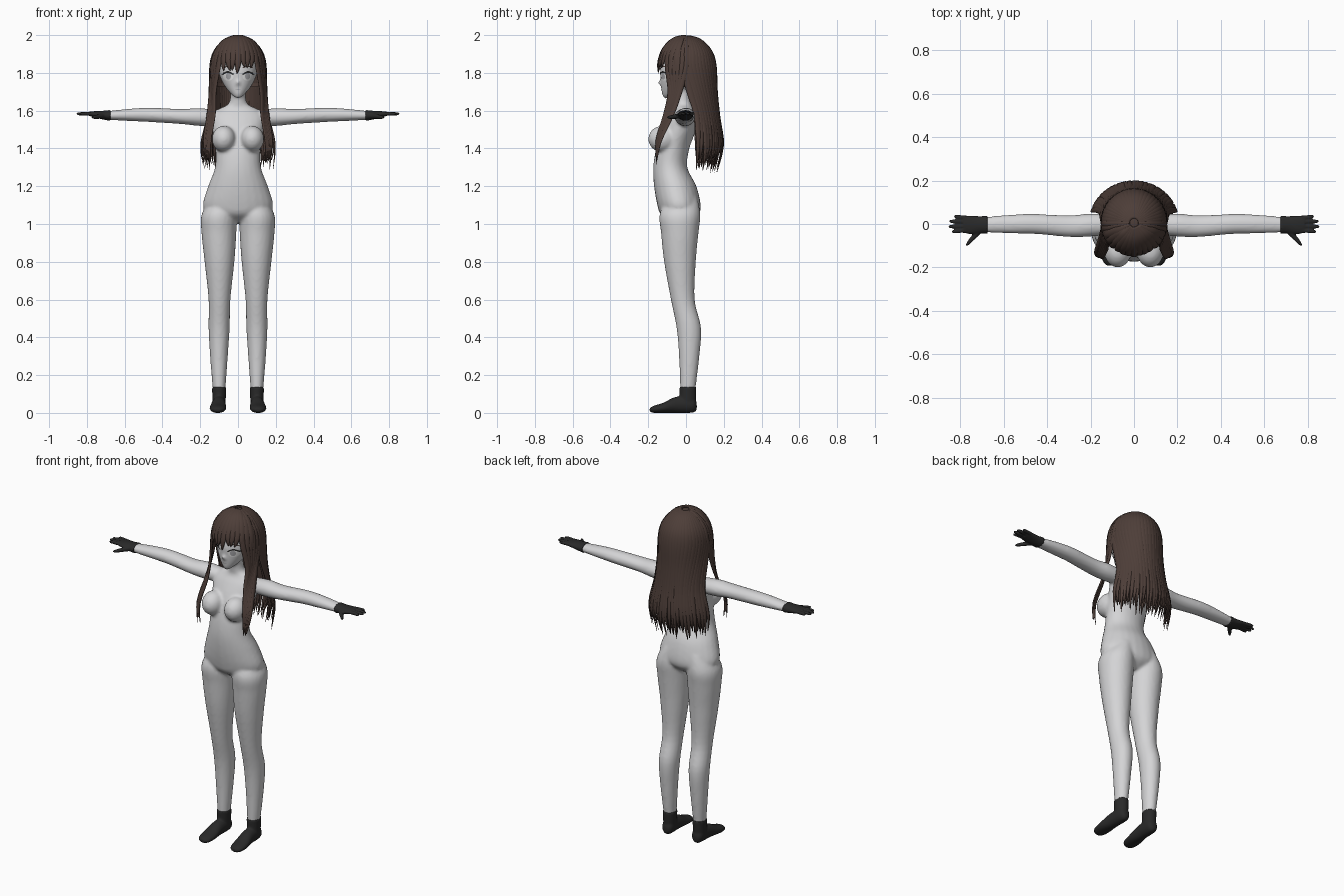
import bpy, bmesh, math, random
from mathutils import Vector

random.seed(4)
if "Cube" in bpy.data.objects:
    bpy.data.objects.remove(bpy.data.objects["Cube"])


def material(name, r, g, b):
    m = bpy.data.materials.new(name)
    m.use_nodes = True
    m.diffuse_color = (r, g, b, 1)
    m.node_tree.nodes["Principled BSDF"].inputs["Base Color"].default_value = (r, g, b, 1)
    return m


GREY = material("mannequin grey", 0.66, 0.66, 0.67)
BROWN = material("hair brown", 0.075, 0.048, 0.04)
BLACK = material("glove black", 0.022, 0.022, 0.022)
WHITE = material("eye white", 0.85, 0.85, 0.85)
IRIS = material("iris grey", 0.4, 0.4, 0.42)


def smooth_rows(rows, steps):
    """Catmull-Rom interpolation of equal-length tuples."""
    out = []
    for i in range(len(rows) - 1):
        quad = [rows[max(i - 1, 0)], rows[i], rows[i + 1], rows[min(i + 2, len(rows) - 1)]]
        for s in range(steps):
            t = s / steps
            out.append([0.5 * (2 * b + (c - a) * t + (2 * a - 5 * b + 4 * c - d) * t * t
                               + (3 * b - a - 3 * c + d) * t ** 3) for a, b, c, d in zip(*quad)])
    return out + [list(rows[-1])]


def skin_rings(bm, rings):
    """Join rings of points into a closed skin."""
    loops = [[bm.verts.new(p) for p in ring] for ring in rings]
    n = len(loops[0])
    for a, b in zip(loops, loops[1:]):
        for i in range(n):
            bm.faces.new((a[i], a[(i + 1) % n], b[(i + 1) % n], b[i]))
    bm.faces.new(loops[0][::-1])
    bm.faces.new(loops[-1])


def loft(bm, axis, rows, sx=1, n=24):
    """Rows are (position on axis, centre u, centre v, half width u, half width v)."""
    rings = []
    for t, u, v, ru, rv in smooth_rows(rows, 5):
        ring = []
        for k in range(n):
            a = 2 * math.pi * k / n
            p, q = u + max(ru, 0.001) * math.cos(a), v + max(rv, 0.001) * math.sin(a)
            x, y, z = {"z": (p, q, t), "x": (t, p, q), "y": (p, t, q)}[axis]
            ring.append((sx * x, y, z))
        rings.append(ring)
    skin_rings(bm, rings)


def ball(bm, centre, size):
    made = bmesh.ops.create_uvsphere(bm, u_segments=24, v_segments=16, radius=1)["verts"]
    for v in made:
        v.co = Vector(centre) + Vector([c * s for c, s in zip(v.co, size)])
    return made


def finish(bm, name, mat, voxel=0, relax=0):
    bmesh.ops.recalc_face_normals(bm, faces=bm.faces)
    me = bpy.data.meshes.new(name)
    bm.to_mesh(me)
    bm.free()
    me.materials.append(mat)
    for p in me.polygons:
        p.use_smooth = True
    ob = bpy.data.objects.new(name, me)
    bpy.context.collection.objects.link(ob)
    if voxel:
        r = ob.modifiers.new("fuse", "REMESH")
        r.mode, r.voxel_size, r.use_smooth_shade = "VOXEL", voxel, True
        s = ob.modifiers.new("relax", "SMOOTH")
        s.factor, s.iterations = 0.5, relax
    return ob


# Body: torso, neck, head, chest, legs and arms fused into one skin
bm = bmesh.new()
loft(bm, "z", [(1.01, 0, -.03, .04, .05), (1.05, 0, -.033, .15, .1), (1.1, 0, -.037, .186, .115),
               (1.2, 0, -.057, .158, .112), (1.3, 0, -.083, .122, .09), (1.4, 0, -.07, .12, .088),
               (1.5, 0, -.035, .135, .088), (1.57, 0, -.015, .14, .07), (1.61, 0, -.008, .1, .05),
               (1.64, 0, -.015, .048, .042), (1.72, 0, -.025, .04, .04)])
loft(bm, "z", [(1.665, 0, -.108, .006, .008), (1.68, 0, -.095, .028, .03), (1.72, 0, -.058, .064, .074),
               (1.77, 0, -.03, .092, .106), (1.82, 0, -.012, .105, .124), (1.9, 0, .003, .1, .115),
               (1.96, 0, .01, .05, .06)])
ball(bm, (0, -.136, 1.748), (.007, .015, .012))
for sx in (1, -1):
    ball(bm, (sx * .075, -.125, 1.45), (.063, .075, .07))
    loft(bm, "z", [(1.14, .08, -.02, .06, .08), (1.05, .1, -.032, .093, .108), (.95, .101, -.033, .092, .099),
                   (.8, .098, -.032, .079, .084), (.6, .098, -.017, .058, .063), (.45, .1, .015, .056, .065),
                   (.3, .101, .017, .047, .054), (.13, .1, .01, .034, .041), (.08, .1, .01, .03, .036)], sx)
    loft(bm, "x", [(.08, 0, 1.56, .045, .04), (.2, -.005, 1.566, .053, .047), (.3, -.01, 1.569, .05, .04),
                   (.45, 0, 1.577, .046, .038), (.55, 0, 1.578, .044, .034), (.68, -.003, 1.575, .036, .024),
                   (.71, -.003, 1.575, .03, .02)], sx)
body = finish(bm, "body", GREY, .009, 5)

# Gloves and socks
for sx, side in ((1, "left"), (-1, "right")):
    bm = bmesh.new()
    loft(bm, "x", [(.675, -.003, 1.575, .042, .029), (.71, -.004, 1.576, .04, .024),
                   (.75, -.004, 1.58, .043, .018), (.785, -.002, 1.583, .04, .012)], sx)
    for y, tip in ((.032, .83), (.011, .852), (-.011, .855), (-.032, .84)):
        loft(bm, "x", [(.76, y * .9, 1.582, .01, .01), (.81, y, 1.584, .01, .01),
                       (tip - .008, y * 1.1, 1.583, .008, .008), (tip, y * 1.1, 1.583, .003, .003)], sx, 10)
    loft(bm, "x", [(.7, -.02, 1.574, .018, .016), (.735, -.055, 1.569, .018, .013),
                   (.762, -.085, 1.565, .013, .01), (.775, -.099, 1.565, .004, .004)], sx, 12)
    finish(bm, side + "_glove", BLACK, .005, 3)
    bm = bmesh.new()
    loft(bm, "y", [(.057, .1, .035, .012, .018), (.035, .1, .043, .033, .042), (-.05, .102, .043, .037, .043),
                   (-.12, .106, .027, .044, .027), (-.17, .107, .019, .038, .019),
                   (-.192, .107, .016, .018, .01)], sx)
    loft(bm, "z", [(.04, .1, .008, .034, .044), (.09, .1, .01, .036, .044), (.138, .1, .01, .038, .045)], sx)
    finish(bm, side + "_sock", BLACK, .006, 3)


# Face plates, projected onto the head
def face_plate(name, mat, x, z, rx, rz, lift, arch=0):
    bm = bmesh.new()
    bmesh.ops.create_grid(bm, x_segments=16, y_segments=8, size=1)
    for v in bm.verts:
        u, w = v.co.x, v.co.y
        disc_u, disc_w = u * math.sqrt(1 - w * w / 2), w * math.sqrt(1 - u * u / 2)
        v.co = (x + rx * disc_u, -.3, z + rz * disc_w - arch * u * u)
    ob = finish(bm, name, mat)
    sw = ob.modifiers.new("lay on face", "SHRINKWRAP")
    sw.target, sw.wrap_method, sw.wrap_mode = body, "PROJECT", "ABOVE_SURFACE"
    sw.use_project_y, sw.offset = True, lift


for sx, side in ((1, "left"), (-1, "right")):
    face_plate(side + "_eye", WHITE, sx * .051, 1.781, .027, .022, .002)
    face_plate(side + "_iris", IRIS, sx * .049, 1.783, .013, .018, .003)
    face_plate(side + "_lash", BLACK, sx * .052, 1.805, .031, .0045, .004, .012)
    face_plate(side + "_brow", BROWN, sx * .05, 1.835, .028, .003, .003, .007)
face_plate("mouth", IRIS, 0, 1.713, .014, .002, .002)

# Hair: a cap with an open face, then tapered locks laid over it
CENTRE, SIZE = Vector((0, .005, 1.82)), Vector((.143, .15, .176))


def on_cap(azimuth, polar, scale=1.0):
    a, p = math.radians(azimuth), math.radians(polar)
    flat = math.sin(p) if polar < 90 else 1
    d = Vector((math.cos(a) * flat, math.sin(a) * flat, math.cos(p)))
    return CENTRE + Vector([c * s * scale for c, s in zip(d, SIZE)])


def lock(bm, points, width, thick, n=8):
    path = [Vector(p) for p in smooth_rows([tuple(p) for p in points], 4)]
    rings = []
    for i, p in enumerate(path):
        t = i / (len(path) - 1)
        along = (path[min(i + 1, len(path) - 1)] - path[max(i - 1, 0)]).normalized()
        out = p - CENTRE
        out.z = max(out.z, 0)
        across = along.cross(out).normalized()
        out = across.cross(along).normalized()
        taper = min(1, .35 + 2.2 * t) * max(.04, 1 - t ** 5)
        rings.append([p + across * width * taper * math.cos(2 * math.pi * k / n)
                      + out * thick * taper * math.sin(2 * math.pi * k / n) for k in range(n)])
    skin_rings(bm, rings)


bm = bmesh.new()
ball(bm, CENTRE, SIZE * .98)
bmesh.ops.delete(bm, geom=[f for f in bm.faces if f.calc_center_median().z < 1.73 or
                           (f.calc_center_median().y < -.02 and f.calc_center_median().z < 1.87)],
                 context="FACES")
finish(bm, "hair_cap", BROWN)

bm = bmesh.new()
for layer in (1.0, .9):
    for i in range(27):
        az = -8 + 196 * i / 26
        low = 90 + (az - 90) * .72
        pts = [on_cap(az, p, layer) for p in (8, 30, 58, 85)]
        end = 1.28 + random.uniform(-.01, .06)
        for z, rx, ry in ((1.7, .15, .158), (1.57, .168, .172), (1.42, .205, .194), (end, .195, .165)):
            a = math.radians(az + (low - az) * min(1, (1.82 - z) / .2) + random.uniform(-1.5, 1.5))
            pts.append((rx * layer * math.cos(a), ry * layer * math.sin(a) + .003, z))
        lock(bm, pts, random.uniform(.019, .025), .008)
finish(bm, "back_hair", BROWN)

bm = bmesh.new()
for sx in (1, -1):
    for i in range(6):
        f = i / 5
        pts = [on_cap(-2 - 42 * f, p, 1.01) for p in (8, 30, 58, 85)]
        pts = [(sx * p.x, p.y, p.z) for p in pts]
        pts += [(sx * (.147 - .022 * f), -.035 - .05 * f, 1.7), (sx * (.158 - .03 * f), -.075 - .035 * f, 1.58),
                (sx * (.178 - .03 * f), -.135 - .02 * f, 1.44),
                (sx * (.165 - .02 * f), -.155, 1.31 + .03 * random.random())]
        lock(bm, pts, .017, .008)
finish(bm, "side_locks", BROWN)

bm = bmesh.new()
for i in range(13):
    off = -66 + 11 * i
    end = 112 + random.uniform(0, 8) if abs(off) > 50 else (98 if off == 0 else 86 + random.uniform(0, 8))
    pts = [on_cap(-90 + off, end * s, 1.02) for s in (.08, .3, .55, .8)]
    pts.append(on_cap(-90 + off * .93 + 4 * math.sin(i * 2), end, 1.01))
    lock(bm, pts, .022, .009)
finish(bm, "fringe", BROWN)
